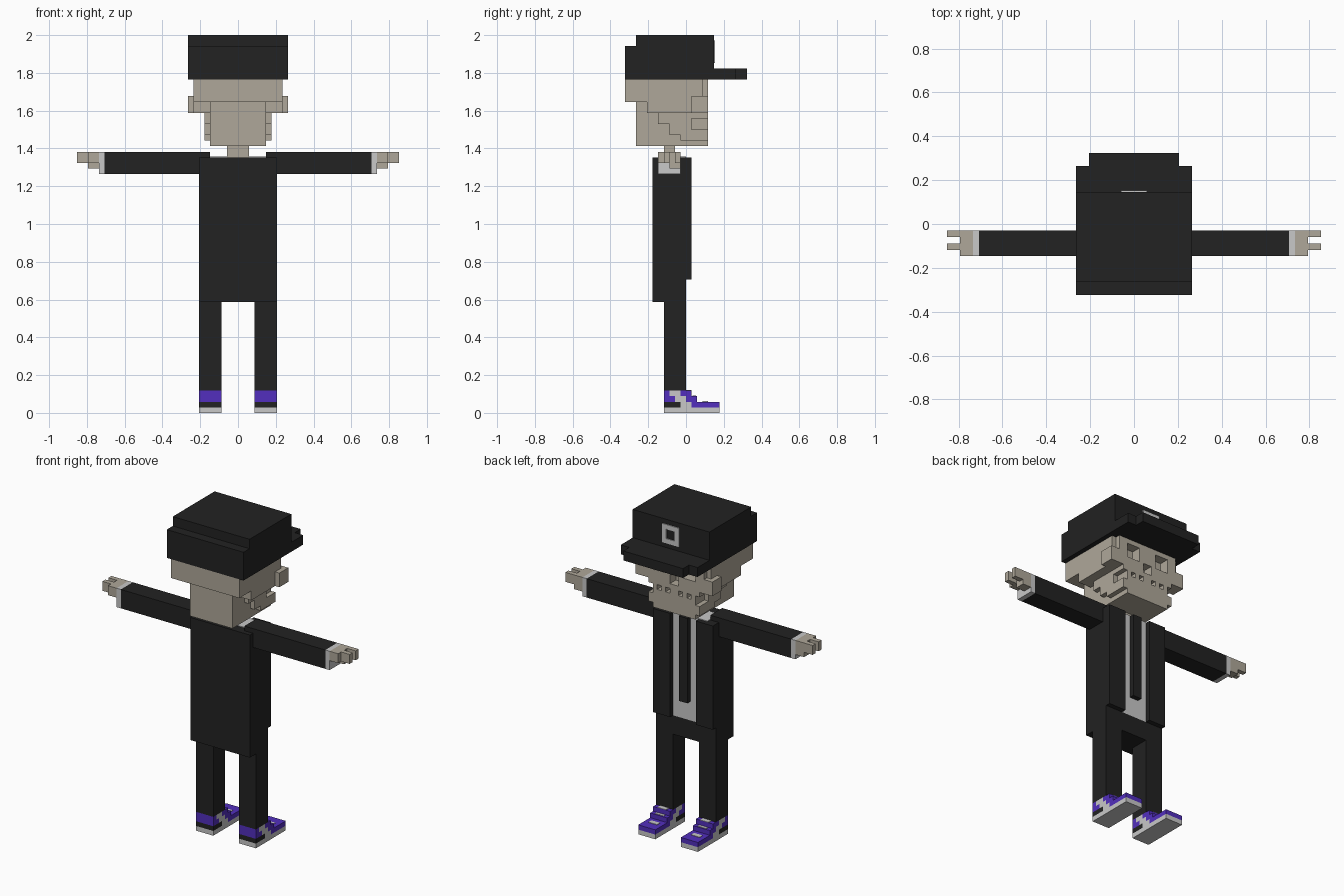
import bpy, bmesh

if "Cube" in bpy.data.objects:
    bpy.data.objects.remove(bpy.data.objects["Cube"])

V = 2 / 68  # size of one block


def material(name, rgb):
    m = bpy.data.materials.new(name)
    m.diffuse_color = (*rgb, 1)
    m.use_nodes = True
    m.node_tree.nodes["Principled BSDF"].inputs["Base Color"].default_value = m.diffuse_color
    return m


BLACK = material("black cloth", (0.016, 0.016, 0.016))
BONE = material("bone", (0.43, 0.39, 0.32))
LIGHT = material("light grey", (0.58, 0.58, 0.58))
PURPLE = material("purple", (0.085, 0.028, 0.51))


def part(name, mat, boxes, mirror=False):
    """Join boxes (x0, x1, y0, y1, z0, z1), given in blocks, into one object."""
    bm = bmesh.new()
    sides = (1, -1) if mirror else (1,)
    for x0, x1, y0, y1, z0, z1 in boxes:
        for s in sides:
            cube = bmesh.ops.create_cube(bm, size=1)["verts"]
            for v in cube:
                v.co = (s * (x0 + x1) / 2 * V + v.co.x * (x1 - x0) * V,
                        (y0 + y1) / 2 * V + v.co.y * (y1 - y0) * V,
                        (z0 + z1) / 2 * V + v.co.z * (z1 - z0) * V)
    me = bpy.data.meshes.new(name)
    bm.to_mesh(me)
    bm.free()
    me.materials.append(mat)
    ob = bpy.data.objects.new(name, me)
    bpy.context.collection.objects.link(ob)
    return ob


# Cap with brim and square badge
part("cap", BLACK, [(-9, 9, -11, 5, 60, 66), (-9, 9, -9, 5, 66, 68)])
part("cap_brim", BLACK, [(-9, 9, 5, 9, 60, 62), (-7, 7, 9, 11, 60, 62)])
part("cap_badge", LIGHT, [(-2, 2, 5, 5.2, 66, 67), (-2, 2, 5, 5.2, 63, 64),
                          (-2, -1, 5, 5.2, 64, 66), (1, 2, 5, 5.2, 64, 66)])

# Skull core
part("skull", BONE, [(-8, 8, -11, 2, 56, 60), (-8, 8, -7, 2, 54, 56),
                     (-5, 5, -9, 2, 48, 56)])

# Face: half pattern from the middle outwards, top row first, dots are hollows
FACE = ["#######", "##...##", "##...##", "##...####", ".########", ".########",
        "######", "#.#.#", "#####", "######", "######", "#####"]
face = []
for i, row in enumerate(FACE):
    z = 59 - i
    start = 0
    for x in range(len(row) + 1):
        if x == len(row) or row[x] == ".":
            if x > start:
                face.append((start, x, 2, 4, z, z + 1))
            start = x + 1
face.append((7, 8, 2, 3, 57, 60))
part("face", BONE, face, True)
part("cheekbones", BONE, [(8, 9, 1, 2, 54, 57)], True)
part("jaw_sides", BONE, [(5, 6, -5, 2, 53, 54), (5, 6, -5, 1, 52, 53),
                         (5, 6, -3, 1, 51, 52), (5, 6, -3, 2, 50, 51),
                         (5, 6, -1, 2, 49, 50)], True)
part("neck", BONE, [(-2, 2, -4, -2, 46, 48)])

# Coat, shirt and tie
part("coat_back", BLACK, [(-7, 7, -6, -4, 20, 46)])
part("coat_flaps", BLACK, [(3, 7, -4, 1, 24, 46)], True)
part("shirt", LIGHT, [(-3, 3, -4, 0, 24, 46)])
part("collar", LIGHT, [(-5, 5, -4, 0, 46, 46.15)])
part("tie", BLACK, [(-1, 1, 0, 1, 28, 46)])

# Arms, cuffs and hands
part("sleeves", BLACK, [(5, 24, -5, -1, 43, 47)], True)
part("cuffs", LIGHT, [(24, 25, -5, -1, 43, 47)], True)
part("hands", BONE, [(25, 27, -5, -1, 45, 47), (25, 27, -3, -1, 44, 45)], True)
part("fingers", BONE, [(27, 29, -2, -1, 45, 47), (27, 29, -4, -3, 45, 47)], True)

# Trousers
part("hips", BLACK, [(-7, 7, -4, 0, 20, 24)])
part("legs", BLACK, [(3, 7, -4, 0, 4, 20)], True)

# Shoes, layer by layer
part("shoe_soles", LIGHT, [(3, 7, -4, 6, 0, 1)], True)
part("shoe_heels", BLACK, [(3, 7, -4, -1, 1, 2)], True)
part("shoe_side_panels", LIGHT, [(3, 7, -1, 1, 1, 2), (3, 7, -2, 0, 2, 3),
                                 (3, 7, -3, -1, 3, 4)], True)
part("shoe_uppers", PURPLE, [(3, 7, 1, 6, 1, 2), (3, 7, -4, -2, 2, 3),
                             (3, 7, 0, 2, 2, 3), (3, 7, -4, -3, 3, 4),
                             (3, 7, -1, 1, 3, 4)], True)
part("shoe_laces", LIGHT, [(4, 6, 3, 4, 2, 2.1), (4, 6, 1.2, 1.8, 3, 3.1),
                           (4, 6, 0, 1, 4, 4.1)], True)
